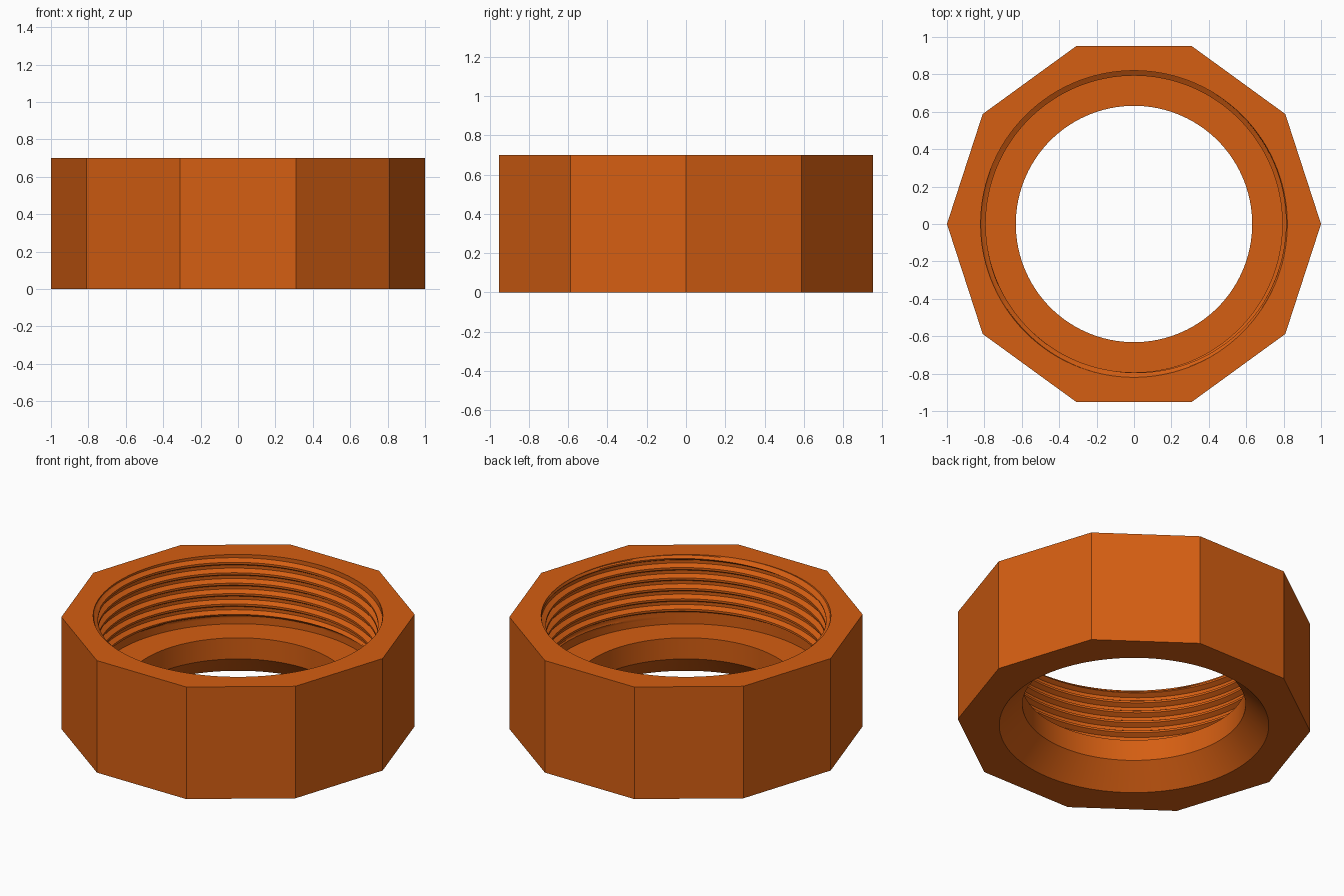
import bpy, bmesh, math

if "Cube" in bpy.data.objects:
    bpy.data.objects.remove(bpy.data.objects["Cube"])

SIDES, PER_SIDE = 10, 12
N = SIDES * PER_SIDE              # segments round the bore
HEIGHT, LEDGE = 0.70, 0.267
ROOT, DEPTH, PITCH = 0.82, 0.027, 0.065
THREAD_LO, THREAD_HI = 0.315, 0.695
# one thread turn: fraction of pitch -> fraction of ridge depth
PROFILE = [(0.0, 0.0), (0.15, 0.0), (0.3, 0.0), (0.42, 0.5), (0.55, 1.0),
           (0.65, 1.0), (0.75, 1.0), (0.87, 0.5), (1.0, 0.0)]

orange = bpy.data.materials.new("orange")
orange.diffuse_color = (0.66, 0.112, 0.006, 1)
orange.use_nodes = True
orange.node_tree.nodes["Principled BSDF"].inputs["Base Color"].default_value = orange.diffuse_color

bm = bmesh.new()


def point(r, j, z, n=N):
    a = 2 * math.pi * j / n
    return bm.verts.new((r * math.cos(a), r * math.sin(a), z))


def ring(r, z, n=N):
    return [point(r, j, z, n) for j in range(n)]


def bridge(a, b):
    n = len(a)
    for j in range(n):
        k = (j + 1) % n
        bm.faces.new((a[j], a[k], b[k], b[j]))


def cap(outer, inner):
    """Flat face from the ten-sided outline to the round opening."""
    for s in range(SIDES):
        arc = [inner[(s * PER_SIDE + i) % N] for i in range(PER_SIDE + 1)]
        bm.faces.new([outer[(s + 1) % SIDES], outer[s]] + arc)


# ten-sided outer wall
out_lo, out_hi = ring(1, 0, SIDES), ring(1, HEIGHT, SIDES)
bridge(out_lo, out_hi)

# flared lower mouth, narrow bore and inner ledge
mouth, throat = ring(0.763, 0), ring(0.632, 0.135)
lip = ring(0.632, LEDGE)
cap(out_lo, mouth)
bridge(mouth, throat)
bridge(throat, lip)

# helical thread, built as columns that follow the pitch
cache = {}


def thread_vert(j, m, i):
    frac, ridge = PROFILE[i]
    raw = LEDGE + PITCH * (m + frac + j / N)
    z = min(max(raw, LEDGE), HEIGHT)
    fade = min(z - THREAD_LO, THREAD_HI - z) / 0.02
    ridge *= min(max(fade, 0), 1)
    key = (j % N, round(z, 5))
    if key not in cache:
        cache[key] = point(ROOT - DEPTH * ridge, j % N, z)
    return cache[key]


turns = math.ceil((HEIGHT - LEDGE) / PITCH)
for j in range(N):
    for m in range(-1, turns + 1):
        for i in range(len(PROFILE) - 1):
            quad = [thread_vert(j, m, i), thread_vert(j + 1, m, i),
                    thread_vert(j + 1, m, i + 1), thread_vert(j, m, i + 1)]
            quad = list(dict.fromkeys(quad))
            if len(quad) > 2:
                bm.faces.new(quad)

bridge(lip, [cache[(j, round(LEDGE, 5))] for j in range(N)])
cap(out_hi, [cache[(j, round(HEIGHT, 5))] for j in range(N)])

bmesh.ops.recalc_face_normals(bm, faces=bm.faces)
mesh = bpy.data.meshes.new("threaded_nut")
bm.to_mesh(mesh)
bm.free()
nut = bpy.data.objects.new("threaded_nut", mesh)
bpy.context.collection.objects.link(nut)
mesh.materials.append(orange)
bpy.context.view_layer.objects.active = nut
nut.select_set(True)
bpy.ops.object.shade_smooth_by_angle(angle=math.radians(30))
